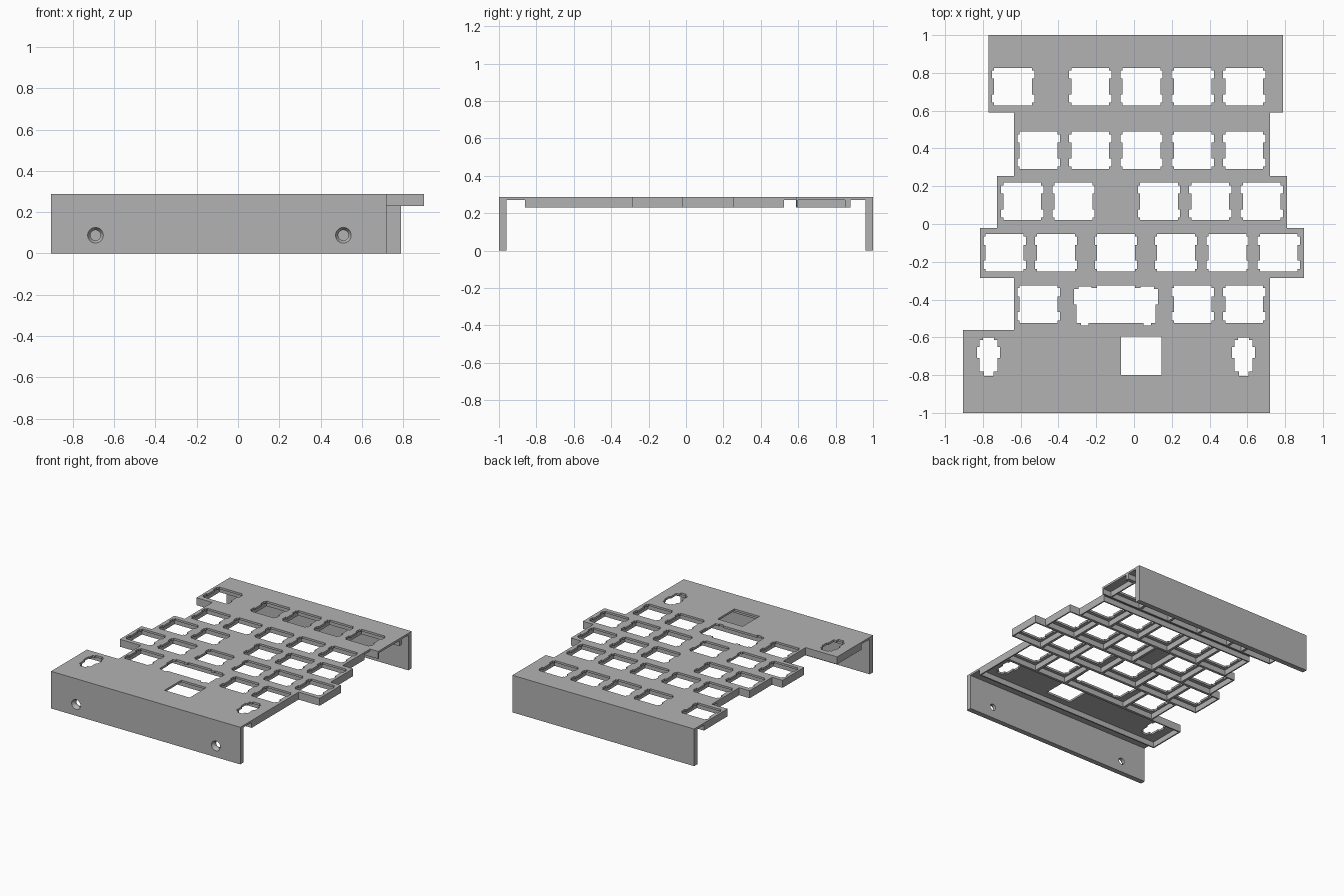
import bpy, bmesh, math
from mathutils import Matrix

if "Cube" in bpy.data.objects:
    bpy.data.objects.remove(bpy.data.objects["Cube"], do_unlink=True)

TOP, SKIN, RIB = 0.288, 0.272, 0.23      # plate top, skin underside, rib underside
WALL = 0.96                              # inner face of the front and back walls
INSET = 0.01                             # half a rib

# Rows from front to back: y range, cell boundaries in x, key centres in x
ROWS = [
    (-1.00, -0.56, [-0.905, 0.72], []),
    (-0.56, -0.285, [-0.635, -0.37, 0.175, 0.447, 0.72], [-0.505, 0.311, 0.584]),
    (-0.285, -0.02, [-0.815, -0.547, -0.253, 0.065, 0.36, 0.63, 0.90],
     [-0.685, -0.413, -0.095, 0.222, 0.495, 0.766]),
    (-0.02, 0.255, [-0.725, -0.456, -0.185, 0.0, 0.268, 0.54, 0.81],
     [-0.592, -0.32, 0.132, 0.404, 0.676]),
    (0.255, 0.59, [-0.635, -0.368, -0.096, 0.175, 0.447, 0.72],
     [-0.505, -0.232, 0.04, 0.311, 0.584]),
    (0.59, 1.00, [-0.77, -0.503, -0.368, -0.096, 0.175, 0.447, 0.72],
     [-0.64, -0.232, 0.04, 0.311, 0.584]),
]
BACK_RIGHT = 0.79


def prism(bm, pts, z0, z1):
    """Extrude a flat outline between two heights."""
    face = bm.faces.new([bm.verts.new((x, y, z0)) for x, y in pts])
    geo = bmesh.ops.extrude_face_region(bm, geom=[face])["geom"]
    verts = [g for g in geo if isinstance(g, bmesh.types.BMVert)]
    bmesh.ops.translate(bm, verts=verts, vec=(0, 0, z1 - z0))


def rect(x0, x1, y0, y1):
    return [(x0, y0), (x1, y0), (x1, y1), (x0, y1)]


def mirrored(half, cx, cy):
    """Close a half outline by mirroring it in x about a centre."""
    pts = half + [(-x, y) for x, y in reversed(half)]
    return [(x + cx, y + cy) for x, y in pts]


def make(name, bm):
    bmesh.ops.recalc_face_normals(bm, faces=bm.faces)
    mesh = bpy.data.meshes.new(name)
    bm.to_mesh(mesh)
    bm.free()
    obj = bpy.data.objects.new(name, mesh)
    bpy.context.collection.objects.link(obj)
    return obj


def cut(target, name, bm):
    """Subtract a cutter, then throw it away."""
    cutter = make(name, bm)
    cutter.hide_render = True
    mod = target.modifiers.new(name, "BOOLEAN")
    mod.operation, mod.solver, mod.object = "DIFFERENCE", "EXACT", cutter
    bpy.context.view_layer.objects.active = target
    bpy.ops.object.modifier_apply(modifier=mod.name)
    bpy.data.objects.remove(cutter, do_unlink=True)


# Stepped block with the plate outline
right, left = [], []
for y0, y1, xs, _ in ROWS:
    x1 = BACK_RIGHT if y1 == 1 else xs[-1]
    right += [(x1, y0), (x1, y1)]
    left += [(xs[0], y0), (xs[0], y1)]
outline = []
for p in right + left[::-1]:
    if p not in outline:
        outline.append(p)
bm = bmesh.new()
prism(bm, outline, 0, TOP)
plate = make("keyboard_plate", bm)

# Hollow underneath, leaving the front and back walls
bm = bmesh.new()
prism(bm, rect(-1.1, 1.1, -WALL, WALL), -0.1, RIB)
cut(plate, "underside_cutter", bm)

# Pockets between the ribs, and open channels beside the walls
bm = bmesh.new()
for y0, y1, xs, _ in ROWS:
    y0, y1 = max(y0, -0.86), min(y1, 0.87)
    if y0 == 0.255:
        y1 = 0.525
    for a, b in zip(xs, xs[1:]):
        prism(bm, rect(a + INSET, b - INSET, y0 + INSET, y1 - INSET), 0.1, SKIN)
for r in [(-1.1, 1.1, -WALL, -0.86), (-1.1, 1.1, 0.88, WALL),
          (-1.1, 1.1, 0.525, 0.588), (0.72, 1.1, 0.60, 0.85)]:
    prism(bm, rect(*r), 0.1, SKIN)
cut(plate, "pocket_cutter", bm)

# Key openings with side notches
quarter = [(0.1, 0.1), (0.1, 0.085), (0.112, 0.085), (0.112, 0.042), (0.1, 0.042)]
key = quarter + [(x, -y) for x, y in reversed(quarter)]
bm = bmesh.new()
for (y0, y1, xs, keys) in ROWS:
    cy = {0.59: 0.727, 0.255: 0.39, -0.02: 0.12, -0.285: -0.152}.get(y0, -0.425)
    for cx in keys:
        prism(bm, mirrored(key, cx, cy), 0.1, 0.4)

# Wide key opening with its stabiliser slots
wide = [(0.1, 0.1), (0.1, 0.085), (0.13, 0.085), (0.13, 0.093), (0.2, 0.093),
        (0.2, 0.08), (0.222, 0.08), (0.222, 0), (0.21, 0), (0.21, -0.1),
        (0.185, -0.1), (0.185, -0.112), (0.145, -0.112), (0.145, -0.1)]
prism(bm, mirrored(wide, -0.095, -0.425), 0.1, 0.4)

# Space bar opening and its two stabiliser slots
prism(bm, rect(-0.07, 0.145, -0.80, -0.595), 0.1, 0.4)
slot = [(0.03, 0.1), (0.03, 0.085), (0.048, 0.085), (0.048, 0.05), (0.06, 0.05),
        (0.06, -0.01), (0.048, -0.01), (0.048, -0.08), (0.025, -0.08), (0.025, -0.105)]
for cx in (-0.77, 0.58):
    prism(bm, mirrored(slot, cx, -0.70), 0.1, 0.4)
cut(plate, "opening_cutter", bm)

# Countersunk screw holes in the front wall
for name, r_out, r_in, y, depth in [("bore_cutter", 0.025, 0.025, -0.98, 0.1),
                                    ("countersink_cutter", 0.05, 0.02, -0.995, 0.05)]:
    bm = bmesh.new()
    for x in (-0.69, 0.51):
        bmesh.ops.create_cone(
            bm, cap_ends=True, segments=32, radius1=r_out, radius2=r_in, depth=depth,
            matrix=Matrix.Translation((x, y, 0.088)) @ Matrix.Rotation(-math.pi / 2, 4, "X"))
    cut(plate, name, bm)

# Single grey material
grey = bpy.data.materials.new("mid_grey")
grey.use_nodes = True
colour = (0.45, 0.45, 0.45, 1)
grey.diffuse_color = colour
grey.node_tree.nodes["Principled BSDF"].inputs["Base Color"].default_value = colour
plate.data.materials.clear()
plate.data.materials.append(grey)

# Smooth bores, crisp edges elsewhere
bpy.ops.object.select_all(action="DESELECT")
plate.select_set(True)
bpy.context.view_layer.objects.active = plate
bpy.ops.object.shade_smooth_by_angle(angle=math.radians(30))
